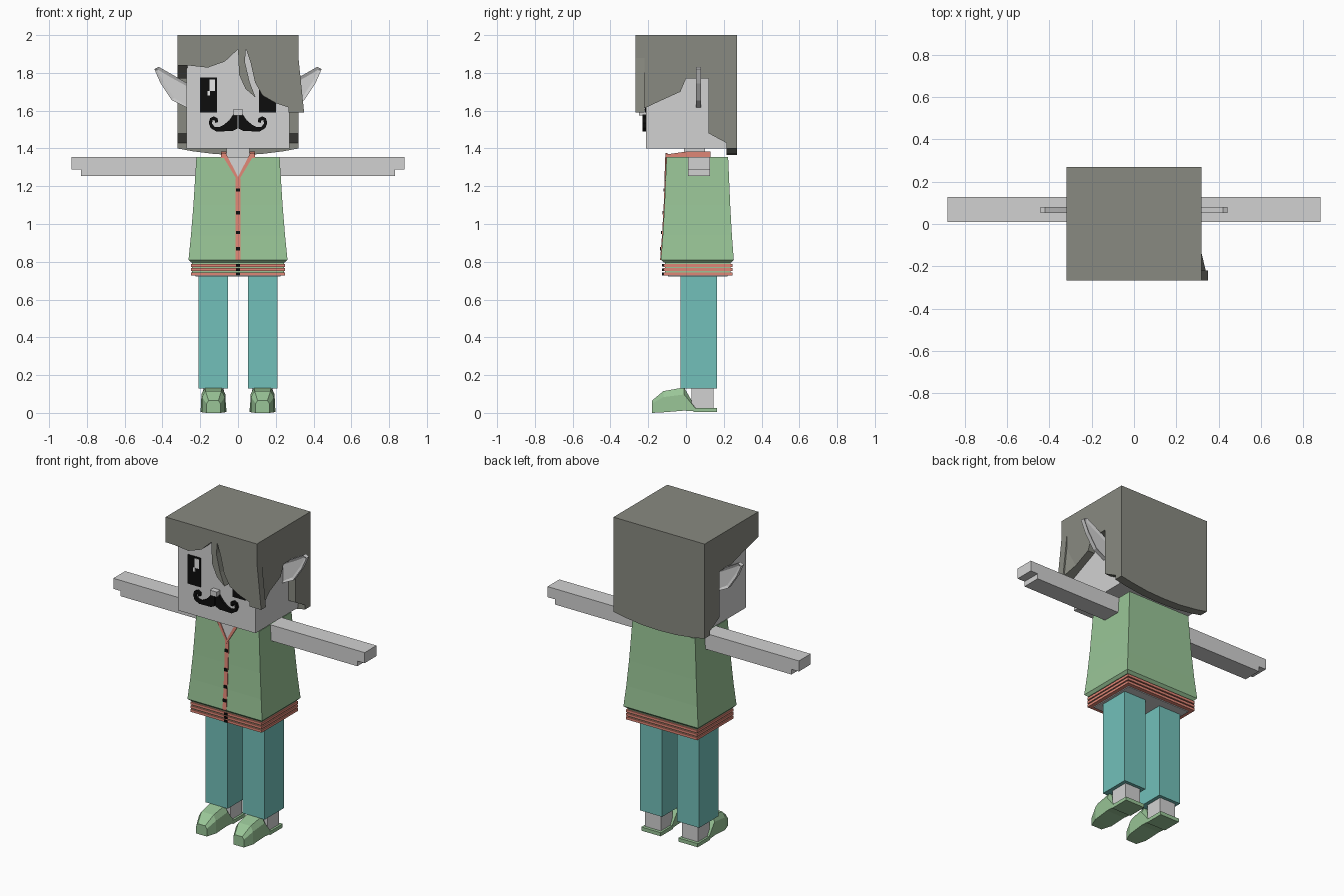
import bpy, bmesh
from mathutils import Vector

cube = bpy.data.objects.get("Cube")
if cube:
    bpy.data.objects.remove(cube, do_unlink=True)


def material(name, r, g, b):
    m = bpy.data.materials.new(name)
    m.diffuse_color = (r, g, b, 1)
    m.use_nodes = True
    m.node_tree.nodes["Principled BSDF"].inputs["Base Color"].default_value = (r, g, b, 1)
    return m


SKIN = material("pale_skin", .64, .64, .64)
HAIR = material("grey_hair", .25, .255, .22)
SHIRT = material("green_cloth", .32, .56, .31)
TRIM = material("salmon_trim", .74, .24, .18)
PANTS = material("teal_cloth", .17, .53, .49)
BLACK = material("black", .004, .004, .004)
WHITE = material("white", .85, .85, .85)


def finish(name, bm, mat):
    bmesh.ops.recalc_face_normals(bm, faces=bm.faces)
    mesh = bpy.data.meshes.new(name)
    bm.to_mesh(mesh)
    bm.free()
    mesh.materials.append(mat)
    ob = bpy.data.objects.new(name, mesh)
    bpy.context.collection.objects.link(ob)
    return ob


def loft(name, rings, mat):
    """Skin a list of equal-length point rings and cap both ends."""
    bm = bmesh.new()
    loops = [[bm.verts.new(p) for p in ring] for ring in rings]
    n = len(loops[0])
    for a, b in zip(loops, loops[1:]):
        for i in range(n):
            j = (i + 1) % n
            bm.faces.new((a[i], a[j], b[j], b[i]))
    bm.faces.new(loops[0])
    bm.faces.new(loops[-1])
    return finish(name, bm, mat)


def rect(z, x0, x1, y0, y1):
    return [(x0, y0, z), (x1, y0, z), (x1, y1, z), (x0, y1, z)]


def box(name, x, y, z, mat):
    return loft(name, [rect(h, *x, *y) for h in z], mat)


def front_panel(name, pts, y0, y1, mat):
    """Extrude an x-z outline along y."""
    return loft(name, [[(x, y, z) for x, z in pts] for y in (y0, y1)], mat)


def side_panel(name, pts, x0, x1, mat):
    """Extrude a y-z outline along x."""
    return loft(name, [[(x, y, z) for y, z in pts] for x in (x0, x1)], mat)


SIDES = (("left", 1), ("right", -1))

# Tunic, flaring towards the hem: height, half width, half depth
MID = .06
TUNIC = [(.795, .247, .177), (.81, .262, .193), (.94, .249, .183),
         (1.1, .236, .174), (1.355, .22, .163)]
loft("tunic", [rect(z, -w, w, MID - d, MID + d) for z, w, d in TUNIC], SHIRT)


def chest_y(z):
    for (z0, _, d0), (z1, _, d1) in zip(TUNIC[1:], TUNIC[2:]):
        if z <= z1:
            return MID - d0 - (d1 - d0) * (z - z0) / (z1 - z0)
    return MID - TUNIC[-1][2]


def chest_plate(name, pts, lift, mat):
    return loft(name, [[(x, chest_y(z) + o, z) for x, z in pts] for o in (-lift, .005)], mat)


# Placket, buttons and open collar
loft("placket", [rect(z, -.013, .013, chest_y(z) - .004, chest_y(z) + .01)
                 for z in (.81, .94, 1.1, 1.24)], TRIM)
for z in (.87, .955, 1.06, 1.18):
    box("button", (-.011, .011), (chest_y(z) - .009, chest_y(z)), (z - .009, z + .009), BLACK)
chest_plate("open_chest", [(0, 1.235), (.07, 1.356), (-.07, 1.356)], .002, SKIN)
for side, s in SIDES:
    chest_plate(side + "_collar_edge", [(0, 1.225), (s * .09, 1.375), (s * .065, 1.375),
                                        (0, 1.25)], .006, TRIM)
    side_panel(side + "_collar", [(-.108, 1.35), (.13, 1.35), (.13, 1.383), (0, 1.383),
                                  (-.108, 1.368)], s * .06, s * .09, TRIM)
box("back_collar", (-.09, .09), (.1, .13), (1.35, 1.383), TRIM)
box("neck", (-.06, .06), (-.01, .1), (1.34, 1.41), SKIN)

# Ribbed waistband
box("waistband", (-.243, .243), (-.112, .236), (.73, .8), SHIRT)
for z in (.727, .75, .773):
    box("waistband_rib", (-.25, .25), (-.12, .245), (z, z + .016), TRIM)
    box("waistband_button", (-.011, .011), (-.126, -.115), (z + .001, z + .015), BLACK)
box("waistband_underside", (-.225, .225), (-.095, .22), (.722, .73), SKIN)


def shoe_ring(cx, y, w, top, low, base):
    """Cross-section of a shoe with bevelled upper corners."""
    bevel, shoulder = w * .7, low + (top - low) * .7
    return [(cx + x, y, z) for x, z in ((-w, base), (w, base), (w, shoulder),
            (bevel, top), (-bevel, top), (-w, shoulder))]


# Arms, legs, shoes and ears
for side, s in SIDES:
    front_panel(side + "_arm", [(s * x, z) for x, z in (
        (.19, 1.255), (.83, 1.255), (.83, 1.288), (.882, 1.288), (.882, 1.355), (.19, 1.355))],
        .01, .128, SKIN)
    cx = s * .13
    box(side + "_trouser_leg", (cx - .078, cx + .078), (-.03, .165), (.13, .74), PANTS)
    box(side + "_ankle", (cx - .055, cx + .055), (.03, .145), (.02, .14), SKIN)
    box(side + "_shoe_heel", (cx - .068, cx + .068), (.04, .165), (.004, .027), SHIRT)
    loft(side + "_shoe", [shoe_ring(cx, -.18, .037, .065, .01, 0),
                          shoe_ring(cx, -.12, .06, .115, .01, .003),
                          shoe_ring(cx, -.01, .064, .135, .01, .012),
                          shoe_ring(cx, .05, .066, .03, .01, .008)], SHIRT)
    ear = front_panel(side + "_ear", [(s * x, z) for x, z in (
        (.26, 1.61), (.35, 1.655), (.41, 1.745), (.443, 1.82), (.42, 1.832),
        (.36, 1.798), (.26, 1.74))], .053, .08, SKIN)
    bm = bmesh.new()
    bm.from_mesh(ear.data)
    flats = [f for f in bm.faces if abs(f.normal.y) > .9]
    bmesh.ops.inset_individual(bm, faces=flats, thickness=.017)
    bmesh.ops.translate(bm, verts=flats[0].verts, vec=-flats[0].normal * .008)
    bmesh.ops.translate(bm, verts=flats[1].verts, vec=-flats[1].normal * .008)
    bm.to_mesh(ear.data)
    bm.free()

# Head
FACE = -.213
box("head", (-.272, .272), (FACE, .22), (1.4, 1.96), SKIN)
box("nose", (-.024, .024), (FACE - .035, FACE), (1.575, 1.608), SKIN)
for side, s in SIDES:
    cx = s * .157
    box(side + "_eye", (cx - .045, cx + .045), (FACE - .004, FACE + .002), (1.59, 1.775), BLACK)
    box(side + "_eye_shine", (cx + .005, cx + .036), (FACE - .007, FACE), (1.705, 1.765), WHITE)
    box(side + "_eye_glint", (cx - .005, cx + .01), (FACE - .007, FACE), (1.68, 1.705), WHITE)
    # Curled moustache half
    front_panel(side + "_moustache", [(s * x, z) for x, z in (
        (.003, 1.505), (.03, 1.492), (.115, 1.49), (.145, 1.508), (.155, 1.535), (.148, 1.56),
        (.128, 1.57), (.108, 1.56), (.106, 1.54), (.12, 1.535), (.122, 1.548), (.134, 1.55),
        (.138, 1.532), (.125, 1.515), (.1, 1.512), (.075, 1.525), (.045, 1.55), (.025, 1.58),
        (.003, 1.58))], FACE - .016, FACE + .002, BLACK)

# Hair: crown, swept fringe, side locks and back
box("hair_crown", (-.32, .32), (-.268, .268), (1.94, 2), HAIR)
front_panel("hair_fringe", [
    (-.32, 2), (-.32, 1.84), (-.25, 1.838), (-.16, 1.828), (-.07, 1.86), (0, 1.925),
    (.006, 1.79), (.04, 1.715), (.093, 1.67), (.062, 1.75), (.036, 1.86), (.042, 1.93),
    (.068, 1.85), (.09, 1.75), (.13, 1.68), (.2, 1.64), (.35, 1.59), (.32, 1.88), (.32, 2)],
    -.268, -.22, HAIR)
BACK_LOCK = [(.12, 1.77), (.12, 1.48), (.24, 1.415), (.268, 1.4), (.268, 2)]
side_panel("right_hair_lock", [(-.268, 2), (-.268, 1.84), (-.1, 1.8), (0, 1.77)] + BACK_LOCK,
           -.32, -.268, HAIR)
side_panel("left_hair_lock", [(-.268, 2), (-.268, 1.88), (-.14, 1.65), (-.03, 1.7),
                              (0, 1.77)] + BACK_LOCK, .268, .32, HAIR)
flare = side_panel("left_hair_flare", [(-.268, 1.88), (-.268, 1.59), (-.14, 1.65)],
                   .268, .32, HAIR)
for v in flare.data.vertices:
    if v.co.z < 1.6 and v.co.x > .3:
        v.co += Vector((.03, 0, 0))
front_panel("hair_back", [(-.32, 2), (-.32, 1.4), (-.24, 1.385), (-.12, 1.37), (0, 1.366),
                          (.12, 1.37), (.24, 1.385), (.32, 1.4), (.32, 2)], .215, .27, HAIR)
